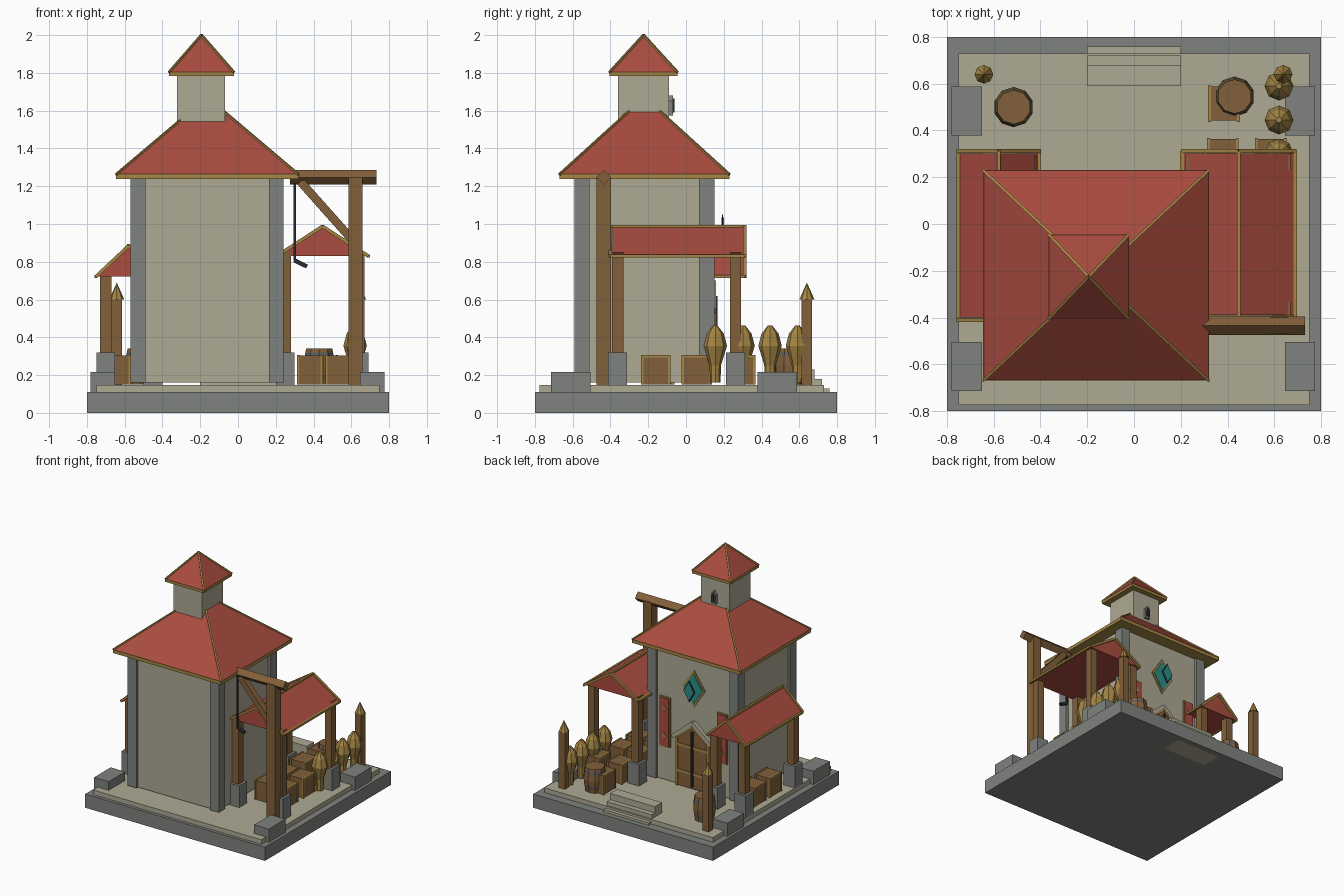
import bpy, bmesh
from mathutils import Vector, Matrix

old = bpy.data.objects.get("Cube")
if old:
    bpy.data.objects.remove(old, do_unlink=True)


def material(name, rgb):
    m = bpy.data.materials.new(name)
    m.use_nodes = True
    m.diffuse_color = (*rgb, 1)
    m.node_tree.nodes["Principled BSDF"].inputs["Base Color"].default_value = (*rgb, 1)
    return m


RED = material("red tile", (.40, .072, .05))
PLASTER = material("pale plaster", (.42, .40, .295))
STONE = material("grey stone", (.215, .225, .21))
WOOD = material("brown wood", (.225, .117, .043))
GOLD = material("gold trim", (.37, .235, .058))
IRON = material("dark iron", (.025, .025, .032))
TEAL = material("teal glass", (.025, .27, .24))
BAND = material("steel band", (.11, .11, .115))


def finish(name, bm, *mats):
    bmesh.ops.recalc_face_normals(bm, faces=bm.faces)
    me = bpy.data.meshes.new(name)
    bm.to_mesh(me)
    bm.free()
    for m in mats:
        me.materials.append(m)
    ob = bpy.data.objects.new(name, me)
    bpy.context.scene.collection.objects.link(ob)
    return ob


def box(name, x, y, z, mat):
    """Box from (low, high) ranges."""
    bm = bmesh.new()
    bmesh.ops.create_cube(bm, size=1)
    for v in bm.verts:
        v.co = [r[0] if c < 0 else r[1] for c, r in zip(v.co, (x, y, z))]
    return finish(name, bm, mat)


def block(name, cx, cy, w, d, z, mat):
    return box(name, (cx - w / 2, cx + w / 2), (cy - d / 2, cy + d / 2), z, mat)


def bar(name, a, b, w, mat, turn=0.0):
    """Square bar from a to b."""
    a, b = Vector(a), Vector(b)
    bm = bmesh.new()
    bmesh.ops.create_cube(bm, size=1)
    rot = (b - a).to_track_quat('Z', 'Y').to_matrix().to_4x4()
    size = Matrix.Diagonal((w, w, (b - a).length, 1))
    bm.transform(Matrix.Translation((a + b) / 2) @ rot @ Matrix.Rotation(turn, 4, 'Z') @ size)
    return finish(name, bm, mat)


def prism(name, profile, y0, y1, mat):
    """Extrude an (x, z) profile along y."""
    bm = bmesh.new()
    f = bm.faces.new([bm.verts.new((x, y0, z)) for x, z in profile])
    new = bmesh.ops.extrude_face_region(bm, geom=[f])["geom"]
    bmesh.ops.translate(bm, verts=[g for g in new if isinstance(g, bmesh.types.BMVert)], vec=(0, y1 - y0, 0))
    return finish(name, bm, mat)


def lathe(name, cx, cy, rings, sides, mats, rule=lambda z: 0):
    """Stack of (radius, z) rings; rule picks a material by height."""
    bm = bmesh.new()
    for (r0, z0), (r1, z1) in zip(rings, rings[1:]):
        bmesh.ops.create_cone(bm, cap_ends=True, segments=sides, radius1=r0, radius2=r1, depth=z1 - z0,
                              matrix=Matrix.Translation((cx, cy, (z0 + z1) / 2)))
    bmesh.ops.remove_doubles(bm, verts=bm.verts, dist=.0005)
    for f in bm.faces:
        f.material_index = rule(f.calc_center_median().z) if abs(f.normal.z) < .9 else 0
    return finish(name, bm, *mats)


def hip_roof(name, x, y, z, top, trim):
    """Pyramid roof on a gold eave plate, with gold hips."""
    box(name + "_eave", x, y, (z - trim, z + .002), GOLD)
    bm = bmesh.new()
    corners = [(x[0], y[0], z), (x[1], y[0], z), (x[1], y[1], z), (x[0], y[1], z)]
    apex = (sum(x) / 2, sum(y) / 2, top)
    ring = [bm.verts.new(c) for c in corners]
    tip = bm.verts.new(apex)
    bm.faces.new(ring)
    for i in range(4):
        bm.faces.new((ring[i], ring[(i + 1) % 4], tip))
    finish(name, bm, RED)
    for c in corners:
        bar(name + "_hip", c, apex, .012, GOLD)


def shed(name, x, y, eave, ridge, posts, post_y):
    """Gabled shelter on four footed posts."""
    mid = sum(x) / 2
    prism(name + "_roof", [(x[0], eave), (x[1], eave), (mid, ridge)], y[0] + .01, y[1] - .01, RED)
    for px in x:
        bar(name + "_eave", (px, y[0], eave), (px, y[1], eave), .016, GOLD)
        for py in y:
            bar(name + "_gable_trim", (px, py, eave), (mid, py, ridge), .018, GOLD)
    bar(name + "_ridge", (mid, y[0], ridge), (mid, y[1], ridge), .016, GOLD)
    for px in posts:
        for py in post_y:
            block(name + "_post", px, py, .06, .06, (.16, eave + .02), WOOD)
            block(name + "_post_foot", px, py, .1, .1, (.145, .32), STONE)


# Ground, corner blocks and back steps
box("base", (-.8, .8), (-.8, .8), (0, .11), STONE)
box("floor", (-.75, .75), (-.775, .73), (.1, .147), PLASTER)
for cx in (-.715, .71):
    for cy in (-.61, .483):
        block("corner_block", cx, cy, .13, .21, (.1, .217), STONE)
for y1, z1 in ((.68, .23), (.72, .18), (.76, .13)):
    box("step", (-.2, .2), (.59, y1), (-.001, z1), PLASTER)

# Tower with corner pillars
TX, TY = -.165, -.22
box("tower_wall", (-.55, .22), (-.57, .13), (.16, 1.25), PLASTER)
for cx in (-.53, .203):
    for cy in (-.55, .11):
        block("tower_pillar", cx, cy, .078, .08, (.16, 1.25), STONE)
hip_roof("main_roof", (-.645, .32), (-.67, .23), 1.262, 1.67, .025)

# Belfry
box("belfry", (-.322, -.07), (-.36, -.09), (1.5, 1.79), PLASTER)
hip_roof("belfry_roof", (-.365, -.022), (-.405, -.045), 1.803, 2.0, .02)
for name, w, z0, z1, y1, mat in (("window_frame", .022, 1.575, 1.68, -.068, STONE),
                                 ("window_pane", .013, 1.59, 1.665, -.06, IRON)):
    prism(name, [(-.195 - w, z0), (-.195 + w, z0), (-.195 + w, z1 - .03), (-.195, z1), (-.195 - w, z1 - .03)],
          -.095, y1, mat)


# Diamond window
def diamond(name, w, h, y0, y1, mat):
    z = .962
    prism(name, [(TX - w, z), (TX, z - h), (TX + w, z), (TX, z + h)], y0, y1, mat)


diamond("diamond_frame", .1, .15, .12, .138, GOLD)
diamond("diamond_glass", .082, .125, .12, .143, TEAL)
diamond("diamond_rim", .052, .088, .19, .195, IRON)
diamond("diamond_gem", .042, .072, .188, .2, TEAL)

# Double door under a pointed hood
prism("door", [(TX - .14, .16), (TX + .14, .16), (TX + .14, .55), (TX, .66), (TX - .14, .55)], .12, .15, WOOD)
for s in (-1, 1):
    bar("door_jamb", (TX + s * .14, .15, .16), (TX + s * .14, .15, .55), .018, GOLD)
    bar("door_arch", (TX + s * .14, .15, .55), (TX, .15, .66), .018, GOLD)
    bar("door_hood", (TX + s * .18, .145, .54), (TX, .145, .69), .03, PLASTER)
    # Hanging banner
    bx = TX + s * .255
    box("banner_border", (bx - .046, bx + .046), (.12, .142), (.43, .83), GOLD)
    box("banner", (bx - .038, bx + .038), (.12, .147), (.44, .82), RED)
    for z in (.52, .74):
        prism("banner_stud", [(bx - .018, z), (bx, z - .025), (bx + .018, z), (bx, z + .025)], .14, .151, GOLD)
for z in (.27, .48):
    box("door_strap", (TX - .13, TX + .13), (.14, .156), (z, z + .022), GOLD)
box("door_seam", (TX - .006, TX + .006), (.14, .168), (.18, .62), IRON)

# Side shelters
shed("large_shelter", (.205, .69), (-.4, .312), .83, .988, (.25, .64), (-.362, .262))
shed("small_shelter", (-.752, -.405), (-.41, .312), .722, .885, (-.7, -.45), (-.362, .262))

# Hoist
HY = -.435
block("hoist_post", .622, HY, .075, .075, (.147, 1.25), WOOD)
bar("hoist_beam", (.275, HY, 1.247), (.732, HY, 1.247), .055, WOOD, .7854)
bar("hoist_brace", (.33, HY, 1.225), (.61, HY, .91), .045, WOOD)
bar("hoist_rope", (.3, HY, .81), (.3, HY, 1.23), .012, IRON)
bar("hoist_hook", (.297, HY, .808), (.365, HY, .775), .022, IRON)

# Pointed fence posts
for cx in (-.642, .638):
    block("fence_post", cx, .64, .055, .055, (.147, .6), WOOD)
    lathe("fence_post_tip", cx, .64, [(.04, .6), (0, .69)], 8, [GOLD])

# Barrels with metal bands
for cx, cy in ((-.515, .5), (.43, .545)):
    lathe("barrel", cx, cy, [(.073, .15), (.077, .18), (.081, .2), (.086, .25), (.081, .3), (.077, .32), (.073, .34)],
          10, [WOOD, BAND], lambda z: int(.18 < z < .2 or .3 < z < .32))

# Crates with gold edging
for cx, cy in ((.385, .515), (.38, .29), (.585, .29), (.38, .055), (.53, .055),
               (.38, -.16), (.53, -.16), (-.635, .06), (-.635, -.14)):
    block("crate", cx, cy, .126, .146, (.15, .303), WOOD)
    for sx in (-.062, .062):
        for sy in (-.072, .072):
            bar("crate_corner", (cx + sx, cy + sy, .15), (cx + sx, cy + sy, .306), .012, GOLD)
        bar("crate_edge", (cx + sx, cy - .07, .3), (cx + sx, cy + .07, .3), .012, GOLD)

# Faceted grain sacks
for cy in (.155, .302, .445, .59):
    lathe("grain_sack", .62, cy, [(.028, .16), (.03, .25), (.062, .355), (.045, .42), (.012, .462)], 8, [GOLD])
